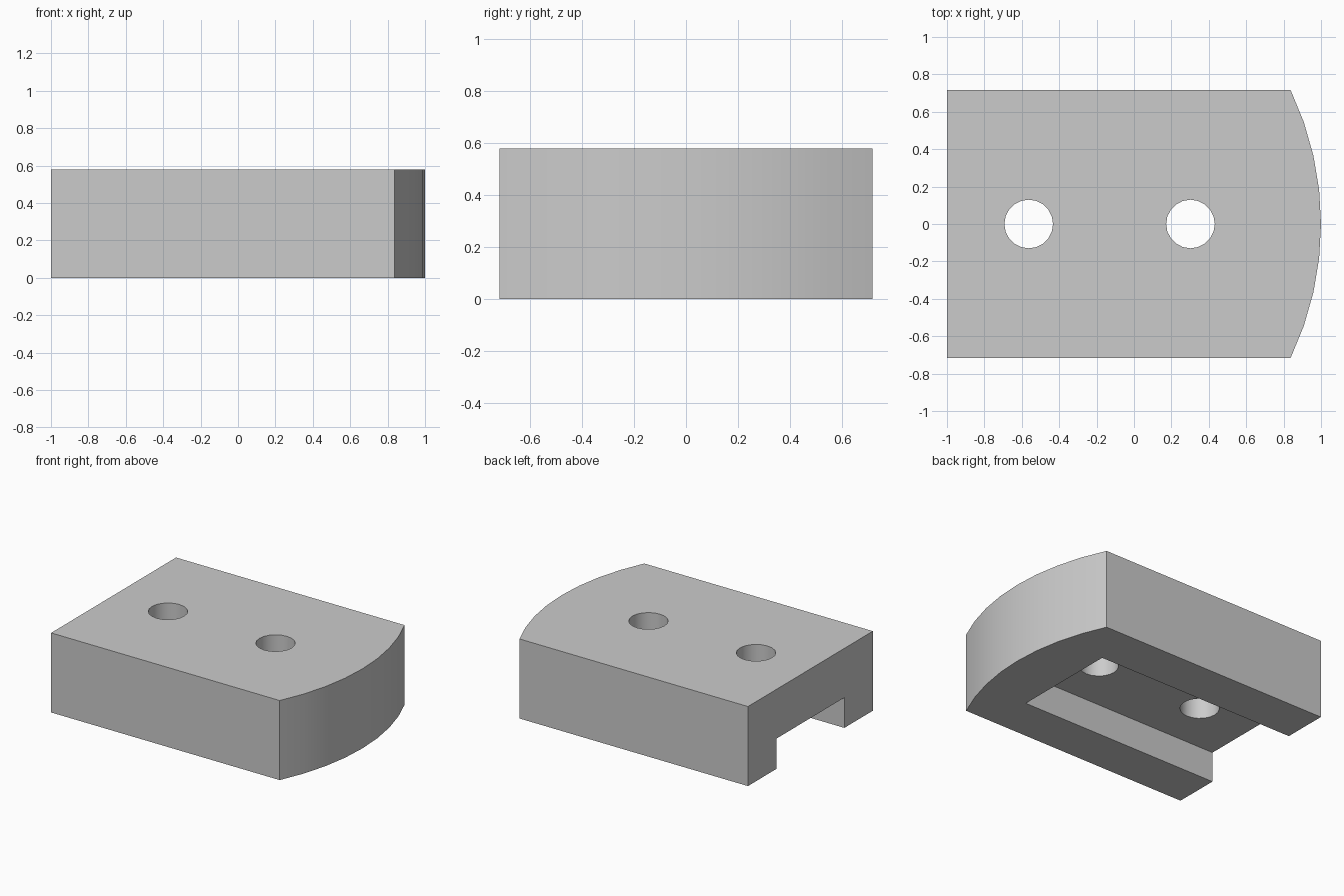
import bpy, math
from mathutils import Matrix

if "Cube" in bpy.data.objects:
    bpy.data.objects.remove(bpy.data.objects["Cube"], do_unlink=True)

HEIGHT, HALF_WIDTH = 0.578, 0.717
CORNER_X = 0.837
SLOT_HALF, SLOT_TOP, SLOT_END = 0.39, 0.22, 0.60
HOLE_RADIUS, HOLE_XS = 0.13, (-0.563, 0.302)

grey = bpy.data.materials.new("plain grey")
grey.use_nodes = True
colour = (0.6, 0.6, 0.6, 1)
grey.diffuse_color = colour
grey.node_tree.nodes["Principled BSDF"].inputs["Base Color"].default_value = colour


def prism(name, outline, z0, z1):
    """Extrude a counter-clockwise outline from z0 to z1."""
    n = len(outline)
    verts = [(x, y, z) for z in (z0, z1) for x, y in outline]
    faces = [tuple(reversed(range(n))), tuple(range(n, 2 * n))]
    faces += [(i, (i + 1) % n, (i + 1) % n + n, i + n) for i in range(n)]
    mesh = bpy.data.meshes.new(name)
    mesh.from_pydata(verts, [], faces)
    obj = bpy.data.objects.new(name, mesh)
    bpy.context.collection.objects.link(obj)
    mesh.materials.append(grey)
    return obj


def cut(target, cutter):
    """Subtract the cutter from the target and remove it."""
    cutter.hide_render = True
    mod = target.modifiers.new("cut", "BOOLEAN")
    mod.operation, mod.solver, mod.object = "DIFFERENCE", "EXACT", cutter
    bpy.context.view_layer.objects.active = target
    bpy.ops.object.modifier_apply(modifier=mod.name)
    bpy.data.objects.remove(cutter, do_unlink=True)


# Block with one bowed end
sag = 1 - CORNER_X
radius = (HALF_WIDTH ** 2 + sag ** 2) / (2 * sag)
half_angle = math.asin(HALF_WIDTH / radius)
steps = 8
outline = [(-1, HALF_WIDTH), (-1, -HALF_WIDTH)]
for i in range(steps + 1):
    a = half_angle * (2 * i / steps - 1)
    outline.append((1 - radius + radius * math.cos(a), radius * math.sin(a)))
block = prism("slotted_block", outline, 0, HEIGHT)

# Slot underneath, open at the flat end
cut(block, prism("slot_cutter", [(-1.2, -SLOT_HALF), (SLOT_END, -SLOT_HALF),
                                 (SLOT_END, SLOT_HALF), (-1.2, SLOT_HALF)], -0.2, SLOT_TOP))

# Two bolt holes through the top
sides = 20
for cx in HOLE_XS:
    ring = [(cx + HOLE_RADIUS * math.cos(math.tau * i / sides),
             HOLE_RADIUS * math.sin(math.tau * i / sides)) for i in range(sides)]
    cut(block, prism("hole_cutter", ring, SLOT_TOP - 0.1, HEIGHT + 0.1))

# Smooth curves, crisp corners
bpy.ops.object.select_all(action="DESELECT")
block.select_set(True)
bpy.context.view_layer.objects.active = block
bpy.ops.object.shade_smooth_by_angle(angle=math.radians(30))
